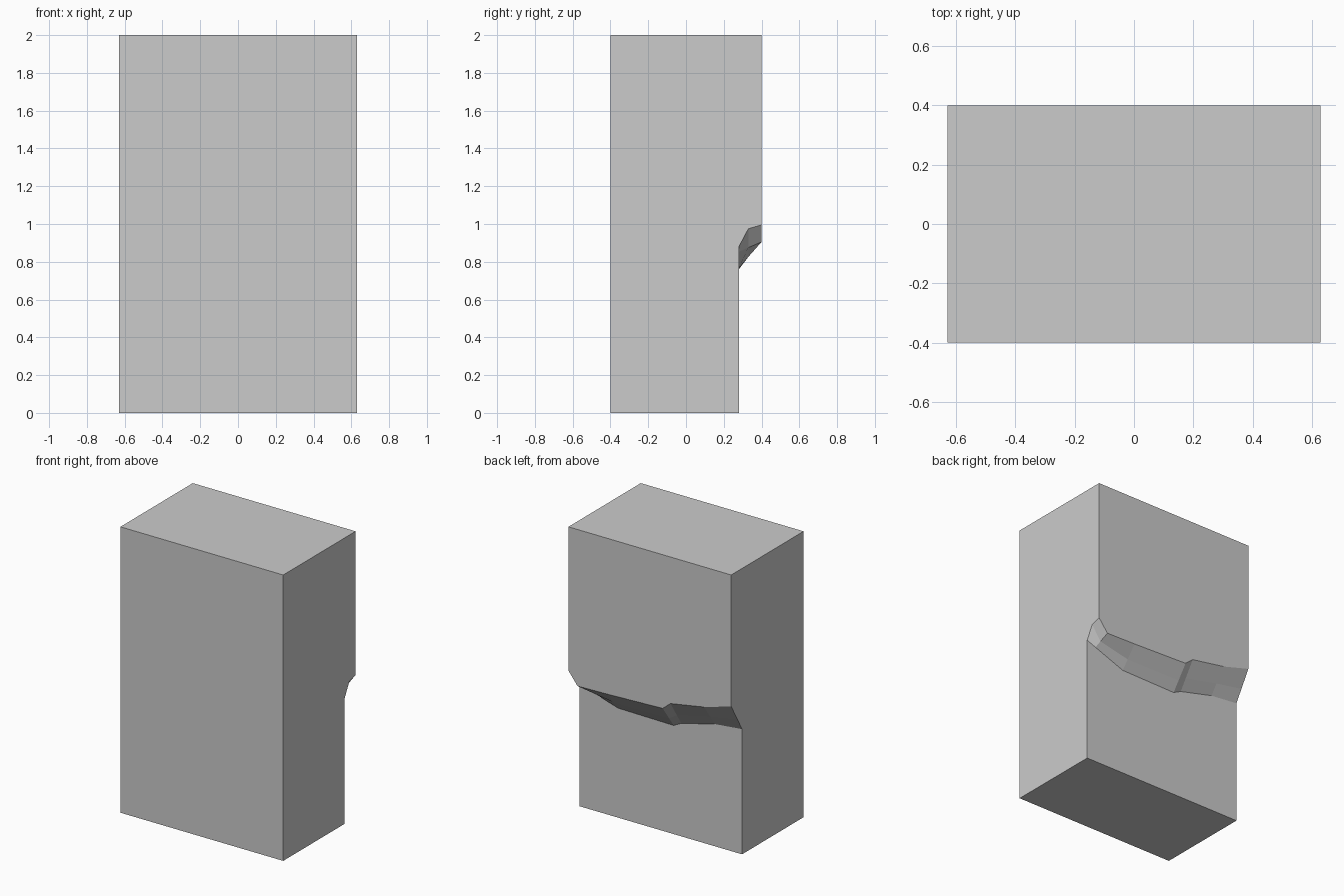
import bpy, bmesh

if "Cube" in bpy.data.objects:
    bpy.data.objects.remove(bpy.data.objects["Cube"])

FRONT, BACK, RECESS, MID = -0.40, 0.40, 0.28, 0.33

# Ledge stations along the width: x, inner z, middle z, outer z
stations = [
    (-0.63, 0.876, 0.961, 1.08),
    (-0.42, 0.855, 0.924, 1.02),
    (-0.16, 0.790, 0.867, 0.975),
    (-0.10, 0.760, 0.829, 0.925),
    (0.33, 0.766, 0.826, 0.91),
    (0.56, 0.853, 0.875, 0.905),
    (0.63, 0.880, 0.975, 0.995),
]


def loft(name, sections):
    """Join matching closed cross-sections and cap both ends."""
    bm = bmesh.new()
    rings = [[bm.verts.new(p) for p in s] for s in sections]
    n = len(rings[0])
    for a, b in zip(rings, rings[1:]):
        for i in range(n):
            j = (i + 1) % n
            bm.faces.new((a[i], a[j], b[j], b[i]))
    bm.faces.new(rings[0])
    bm.faces.new(rings[-1])
    bmesh.ops.recalc_face_normals(bm, faces=bm.faces)
    mesh = bpy.data.meshes.new(name)
    bm.to_mesh(mesh)
    bm.free()
    obj = bpy.data.objects.new(name, mesh)
    bpy.context.collection.objects.link(obj)
    return obj


# Block with an overhanging back and an uneven, sloping underside
block = loft("overhanging_block", [
    [(x, FRONT, 0), (x, RECESS, 0), (x, RECESS, inner), (x, MID, middle),
     (x, BACK, outer), (x, BACK, 2), (x, FRONT, 2)]
    for x, inner, middle, outer in stations
])
